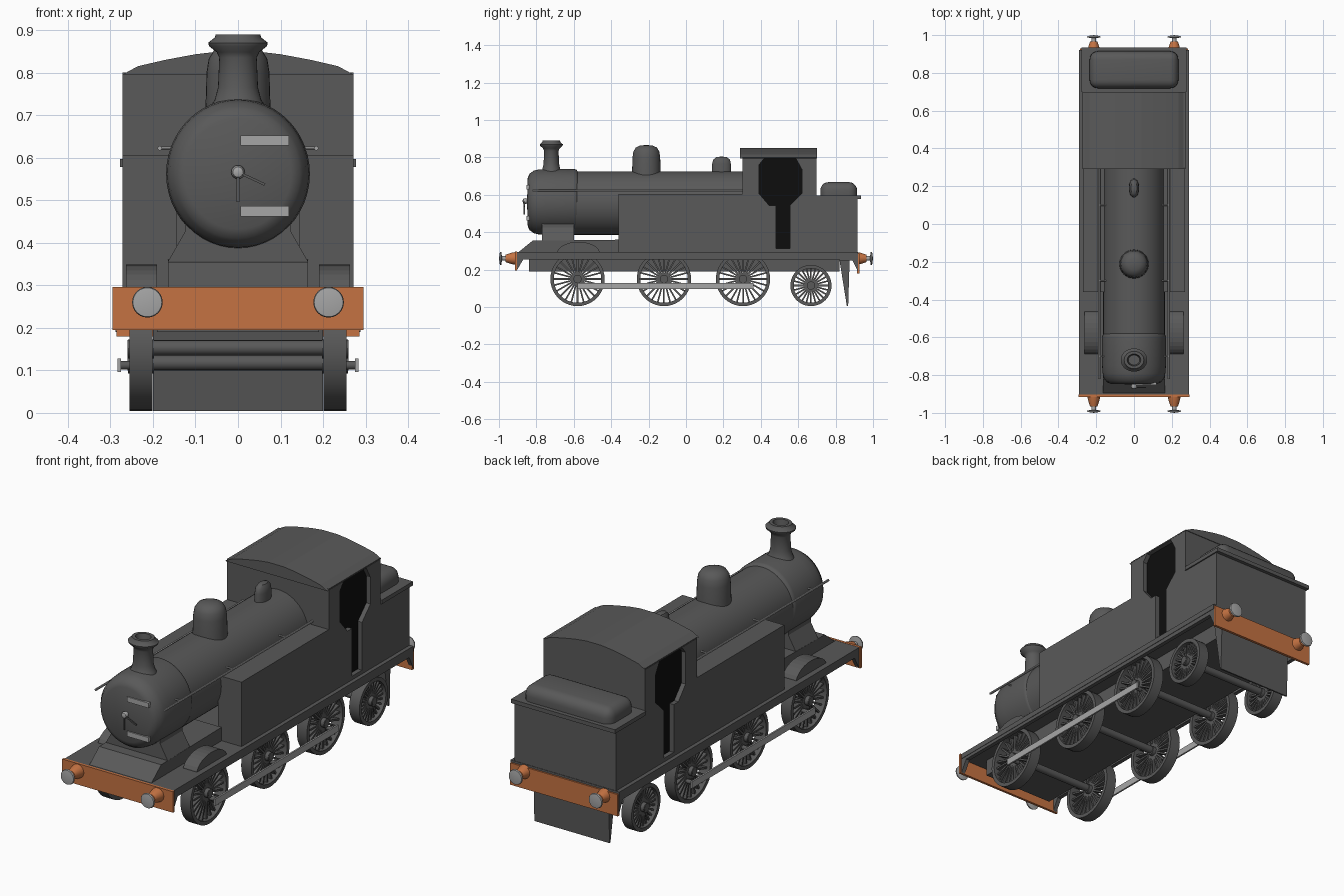
import bpy, bmesh, math
from mathutils import Matrix, Vector

if "Cube" in bpy.data.objects:
    bpy.data.objects.remove(bpy.data.objects["Cube"])


def material(name, r, g, b):
    m = bpy.data.materials.new(name)
    m.diffuse_color = (r, g, b, 1)
    m.use_nodes = True
    m.node_tree.nodes["Principled BSDF"].inputs["Base Color"].default_value = m.diffuse_color
    return m


GREY = material("dark grey", 0.1, 0.1, 0.1)
ORANGE = material("orange", 0.56, 0.17, 0.055)
SILVER = material("light grey", 0.38, 0.38, 0.38)
BLACK = material("black", 0.004, 0.004, 0.004)


def finish(name, bm, mat, smooth=False):
    bmesh.ops.remove_doubles(bm, verts=bm.verts, dist=1e-5)
    bmesh.ops.recalc_face_normals(bm, faces=bm.faces)
    me = bpy.data.meshes.new(name)
    bm.to_mesh(me)
    bm.free()
    me.materials.append(mat)
    ob = bpy.data.objects.new(name, me)
    bpy.context.collection.objects.link(ob)
    if smooth:
        bpy.ops.object.select_all(action='DESELECT')
        bpy.context.view_layer.objects.active = ob
        ob.select_set(True)
        bpy.ops.object.shade_smooth_by_angle(angle=math.radians(40))
    return ob


def add_box(bm, lo, hi, matrix=Matrix()):
    lo, hi = Vector(lo), Vector(hi)
    size = hi - lo
    m = matrix @ Matrix.Translation((lo + hi) / 2) @ Matrix.Diagonal((*size, 1))
    bmesh.ops.create_cube(bm, size=1, matrix=m)


def box(name, lo, hi, mat=GREY):
    bm = bmesh.new()
    add_box(bm, lo, hi)
    return finish(name, bm, mat)


def prism(name, points, a, b, axis='X', mat=GREY):
    """Extrude a (y,z) outline along X, or an (x,z) outline along Y."""
    bm = bmesh.new()
    place = (lambda p, t: (t, p[0], p[1])) if axis == 'X' else (lambda p, t: (p[0], t, p[1]))
    near = [bm.verts.new(place(p, a)) for p in points]
    far = [bm.verts.new(place(p, b)) for p in points]
    bm.faces.new(near)
    bm.faces.new(far[::-1])
    for i in range(len(points)):
        j = (i + 1) % len(points)
        bm.faces.new((near[i], near[j], far[j], far[i]))
    return finish(name, bm, mat)


def add_lathe(bm, profile, matrix, seg=32, closed=False):
    """Spin a (radius, height) profile about local Z, then place it."""
    rings = []
    for r, h in profile:
        rings.append([bm.verts.new(matrix @ Vector((r * math.cos(k * math.tau / seg),
                                                    r * math.sin(k * math.tau / seg), h)))
                      for k in range(seg)])
    pairs = list(zip(rings, rings[1:] + rings[:1]))
    for p, q in pairs if closed else pairs[:-1]:
        for k in range(seg):
            n = (k + 1) % seg
            bm.faces.new((p[k], p[n], q[n], q[k]))
    bmesh.ops.remove_doubles(bm, verts=bm.verts, dist=1e-5)


ALONG = {'X': Matrix.Rotation(math.pi / 2, 4, 'Y'),
         'Y': Matrix.Rotation(-math.pi / 2, 4, 'X'), 'Z': Matrix()}


def lathe(name, profile, loc, axis='Z', mat=GREY, seg=32, scale=(1, 1, 1)):
    bm = bmesh.new()
    add_lathe(bm, profile, Matrix.Translation(loc) @ Matrix.Diagonal((*scale, 1)) @ ALONG[axis], seg)
    return finish(name, bm, mat, True)


def rod(name, loc, r, a, b, axis, mat=GREY, seg=16):
    return lathe(name, [(0, a), (r, a), (r, b), (0, b)], loc, axis, mat, seg)


# Running plate, inner frame and side valances
box("running_plate", (-0.29, -0.905, 0.27), (0.29, 0.92, 0.295))
box("inner_frame", (-0.19, -0.84, 0.19), (0.19, 0.82, 0.28))
for s in (-1, 1):
    prism("valance", [(-0.905, 0.195), (-0.905, 0.295), (0.92, 0.295), (0.92, 0.19),
                      (0.89, 0.25), (-0.87, 0.255)], s * 0.268, s * 0.288)

# Buffer beams and buffers at both ends
box("front_beam", (-0.295, -0.915, 0.195), (0.295, -0.903, 0.296), ORANGE)
box("rear_beam", (-0.286, 0.915, 0.18), (0.286, 0.928, 0.285), ORANGE)
for e in (-1, 1):
    for s in (-1, 1):
        at = (s * 0.213, 0, 0.26)
        lathe("buffer_stock", [(0, 0.91), (0.034, 0.91), (0.031, 0.93), (0.02, 0.965), (0, 0.965)],
              at, 'Y', ORANGE, 20, (1, e, 1))
        lathe("buffer_head", [(0, 0.96), (0.012, 0.96), (0.012, 0.984), (0.036, 0.988),
                              (0.034, 0.995), (0, 1.0)], at, 'Y', SILVER, 24, (1, e, 1))

# Rear guard plate below the bunker
prism("rear_guard", [(0.82, 0.255), (0.875, 0.255), (0.867, 0.005), (0.86, 0.005)], -0.2, 0.2)


# Spoked wheels with axles
def wheel(side, y, r, spokes=24):
    bm = bmesh.new()
    m = Matrix.Translation((side * 0.228, y, r + 0.005))
    add_lathe(bm, [(r - 0.018, -0.027), (r, -0.027), (r, 0.027), (r - 0.018, 0.027)],
              m @ ALONG['X'], 40, True)
    add_lathe(bm, [(0, -0.03), (0.022, -0.03), (0.022, 0.03), (0, 0.03)], m @ ALONG['X'], 16)
    for k in range(spokes):
        add_box(bm, (-0.012, -0.0042, 0.015), (0.012, 0.0042, r - 0.012),
                m @ Matrix.Rotation(k * math.tau / spokes, 4, 'X'))
    finish("wheel", bm, GREY, True)


for y, r in ((-0.58, 0.145), (-0.118, 0.145), (0.305, 0.145), (0.668, 0.11)):
    for s in (-1, 1):
        wheel(s, y, r)
    rod("axle", (0, y, r + 0.008), 0.018, -0.26, 0.26, 'X')
for s in (-1, 1):
    box("coupling_rod", (s * 0.279 - 0.004, -0.58, 0.096), (s * 0.279 + 0.004, 0.36, 0.128), SILVER)
    for y in (-0.55, -0.09, 0.335):
        rod("crank_pin", (0, y, 0.112), 0.01, s * 0.24, s * 0.279, 'X')
    # Splasher arch over the leading wheel
    arc = [(-0.575 + 0.115 * math.cos(t * math.pi / 14), 0.285 + 0.064 * math.sin(t * math.pi / 14))
           for t in range(15)]
    prism("splasher", arc, s * 0.19, s * 0.263)

# Sloped front platform and smokebox saddle
prism("front_platform", [(-0.9, 0.29), (-0.82, 0.355), (-0.36, 0.36), (-0.36, 0.29)], -0.165, 0.165)
prism("saddle", [(-0.165, 0.355), (-0.125, 0.425), (-0.125, 0.5), (0.125, 0.5),
                 (0.125, 0.425), (0.165, 0.355)], -0.77, -0.6, 'Y')

# Boiler and smokebox
NARROW = (0.96, 1, 1)
lathe("boiler", [(0.17, -0.6), (0.17, 0.31)], (0, 0, 0.556), 'Y', GREY, 48, NARROW)
lathe("smokebox", [(0, -0.85), (0.13, -0.846), (0.152, -0.836), (0.158, -0.826), (0.167, -0.815),
                   (0.173, -0.79), (0.176, -0.75), (0.176, -0.6), (0.174, -0.588), (0.165, -0.58)],
      (0, 0, 0.562), 'Y', GREY, 48, NARROW)

# Smokebox door hinges and handle
for z in (0.64, 0.474):
    box("door_hinge", (0.006, -0.853, z - 0.012), (0.12, -0.838, z + 0.012), SILVER)
lathe("door_knob", [(0, -0.875), (0.012, -0.87), (0.016, -0.86), (0.012, -0.845), (0, -0.845)],
      (0, 0, 0.566), 'Y', SILVER, 16)
for angle, length in ((180, 0.07), (245, 0.07)):
    bm = bmesh.new()
    add_box(bm, (-0.003, -0.868, 0), (0.003, -0.862, length),
            Matrix.Translation((0, 0, 0.566)) @ Matrix.Rotation(math.radians(-angle + 360), 4, 'Y'))
    finish("door_handle", bm, GREY)

# Chimney, dome and safety valve on the boiler top
lathe("chimney", [(0.07, 0.69), (0.068, 0.718), (0.055, 0.735), (0.047, 0.765), (0.044, 0.835),
                  (0.05, 0.848), (0.068, 0.862), (0.07, 0.87), (0.055, 0.882), (0.052, 0.89),
                  (0.036, 0.89), (0.03, 0.86), (0, 0.86)], (0, -0.72, 0), scale=(1, 0.88, 1))
lathe("dome", [(0.079, 0.68), (0.076, 0.73), (0.074, 0.80), (0.069, 0.832), (0.056, 0.853),
               (0.032, 0.864), (0, 0.866)], (0, -0.212, 0))
lathe("safety_valve", [(0.051, 0.68), (0.05, 0.765), (0.045, 0.787), (0.03, 0.801), (0, 0.805)],
      (0, 0.19, 0), scale=(0.55, 1, 1))

# Side tanks and handrails
for s in (-1, 1):
    x0, x1 = sorted((s * 0.145, s * 0.271))
    box("side_tank", (x0, -0.36, 0.29), (x1, 0.31, 0.605))
    rod("handrail", (s * 0.184, 0, 0.622), 0.0055, -0.82, 0.31, 'Y', SILVER, 8)
    for y in (-0.7, -0.3, 0.1):
        rod("rail_post", (0, y, 0.622), 0.004, s * 0.14, s * 0.184, 'X', SILVER, 8)

# Cab with keyhole-shaped doorway recesses backed in black
cab = box("cab", (-0.271, 0.303, 0.29), (0.271, 0.697, 0.8))
opening = [(0.39, 0.607), (0.39, 0.76), (0.417, 0.793), (0.588, 0.793), (0.62, 0.735), (0.62, 0.607),
           (0.556, 0.543), (0.556, 0.313), (0.48, 0.313), (0.48, 0.543), (0.445, 0.543)]
for s in (-1, 1):
    cutter = prism("doorway_cutter", opening, s * 0.245, s * 0.33)
    cutter.hide_render = True
    cutter.hide_set(True)
    mod = cab.modifiers.new("doorway", 'BOOLEAN')
    mod.operation = 'DIFFERENCE'
    mod.solver = 'EXACT'
    mod.object = cutter
    prism("doorway_shade", opening, s * 0.243, s * 0.249, 'X', BLACK)

# Arched cab roof
edge = [(0.272, 0.795), (0.235, 0.815), (0.17, 0.83), (0.1, 0.843), (0.04, 0.85)]
prism("cab_roof", edge + [(-x, z) for x, z in reversed(edge)], 0.29, 0.7, 'Y')

# Coal bunker with lip and rounded coal heap
box("bunker", (-0.271, 0.69, 0.285), (0.271, 0.918, 0.585))
box("bunker_lip", (-0.277, 0.698, 0.578), (0.277, 0.935, 0.597))
coal = box("coal_heap", (-0.235, 0.718, 0.54), (0.235, 0.915, 0.668))
bev = coal.modifiers.new("round", 'BEVEL')
bev.width = 0.045
bev.segments = 5
for p in coal.data.polygons:
    p.use_smooth = True
